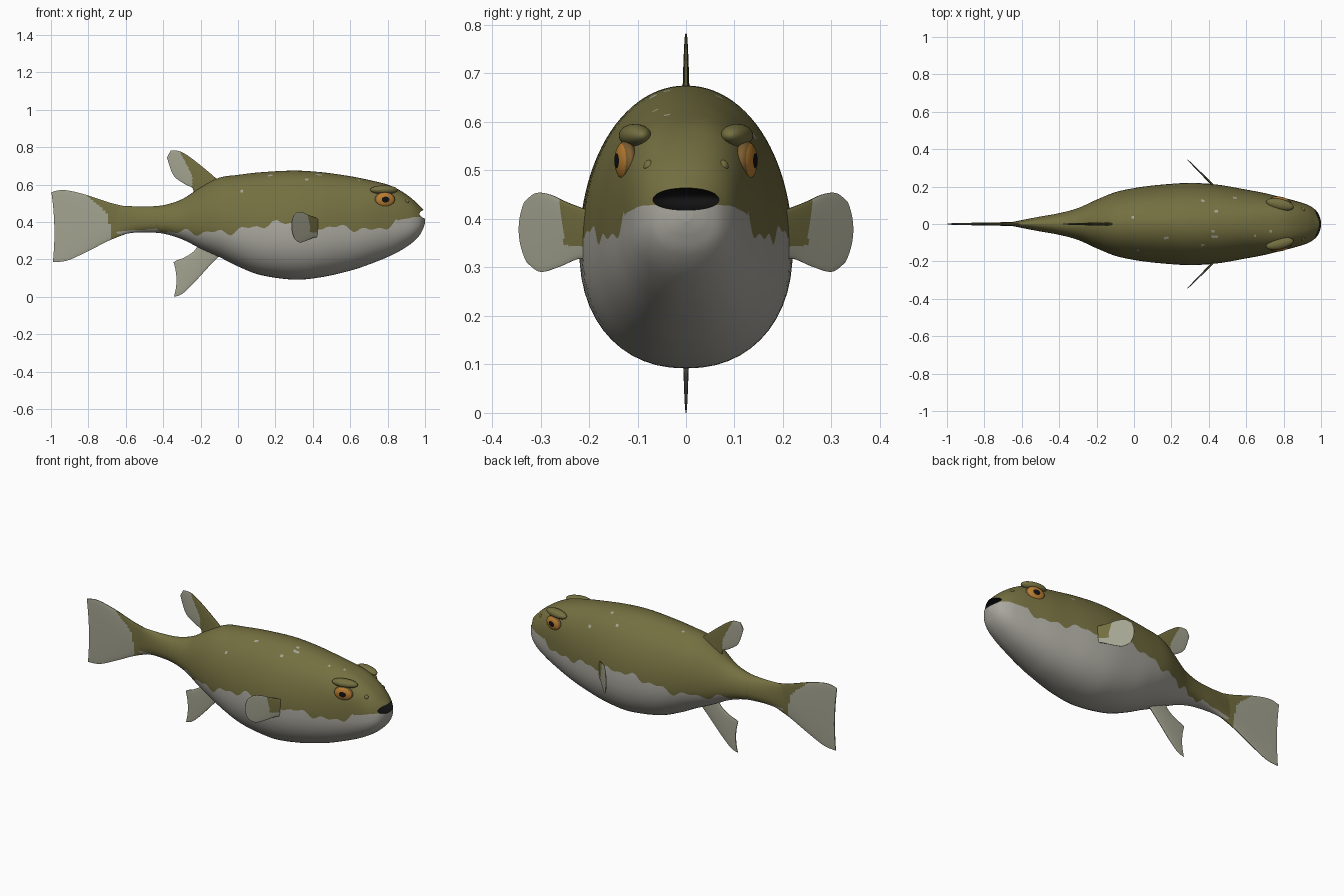
import bpy, bmesh, math, random
from mathutils import Vector, Matrix

if "Cube" in bpy.data.objects:
    bpy.data.objects.remove(bpy.data.objects["Cube"])

random.seed(4)


def material(name, rgb):
    m = bpy.data.materials.new(name)
    m.diffuse_color = (*rgb, 1)
    m.use_nodes = True
    m.node_tree.nodes["Principled BSDF"].inputs["Base Color"].default_value = m.diffuse_color
    return m


OLIVE = material("olive skin", (0.175, 0.160, 0.052))
BELLY = material("pale belly", (0.40, 0.39, 0.345))
FIN = material("fin grey", (0.37, 0.37, 0.285))
ORANGE = material("orange iris", (0.50, 0.21, 0.03))
BROWN = material("dark eye rim", (0.20, 0.11, 0.03))
BLACK = material("black", (0.006, 0.006, 0.006))


def make(name, bm, mats):
    bmesh.ops.recalc_face_normals(bm, faces=bm.faces)
    me = bpy.data.meshes.new(name)
    bm.to_mesh(me)
    bm.free()
    for m in mats:
        me.materials.append(m)
    ob = bpy.data.objects.new(name, me)
    bpy.context.collection.objects.link(ob)
    return ob


def smooth(ob, angle=40):
    bpy.ops.object.select_all(action='DESELECT')
    ob.select_set(True)
    bpy.context.view_layer.objects.active = ob
    bpy.ops.object.shade_smooth_by_angle(angle=math.radians(angle))


def spline(pts, steps):
    """Catmull-Rom samples through rows of numbers."""
    out = []
    n = len(pts)
    for i in range(n - 1):
        p = [pts[max(i - 1, 0)], pts[i], pts[i + 1], pts[min(i + 2, n - 1)]]
        for s in range(steps):
            t = s / steps
            out.append([0.5 * (2 * b + (c - a) * t + (2 * a - 5 * b + 4 * c - d) * t * t
                               + (3 * b - a - 3 * c + d) * t ** 3) for a, b, c, d in zip(*p)])
    out.append(list(pts[-1]))
    return out


# Body: x, top, bottom, half width, squareness, colour border height
ROWS = [
    (-0.67, 0.49, 0.32, 0.007, 2.0, 0.34), (-0.58, 0.485, 0.34, 0.025, 2.0, 0.355),
    (-0.50, 0.483, 0.345, 0.040, 2.0, 0.36), (-0.40, 0.490, 0.338, 0.058, 2.0, 0.355),
    (-0.30, 0.522, 0.308, 0.085, 2.0, 0.345), (-0.20, 0.585, 0.258, 0.130, 2.0, 0.345),
    (-0.10, 0.637, 0.213, 0.170, 2.0, 0.345), (0.0, 0.652, 0.163, 0.192, 2.0, 0.355),
    (0.12, 0.666, 0.117, 0.208, 2.0, 0.38), (0.30, 0.675, 0.092, 0.220, 2.05, 0.40),
    (0.45, 0.666, 0.106, 0.210, 2.1, 0.375), (0.60, 0.645, 0.140, 0.184, 2.2, 0.37),
    (0.70, 0.625, 0.173, 0.165, 2.4, 0.355), (0.80, 0.600, 0.213, 0.140, 2.7, 0.38),
    (0.87, 0.567, 0.248, 0.122, 2.7, 0.41), (0.93, 0.525, 0.288, 0.102, 2.5, 0.425),
    (0.97, 0.487, 0.328, 0.076, 2.3, 0.43), (0.99, 0.467, 0.365, 0.046, 2.1, 0.43),
    (1.0, 0.45, 0.395, 0.014, 2.0, 0.425)]
LOW, UP = 14, 22
HALF = LOW + UP


def power(v, e):
    return math.copysign(abs(v) ** e, v)


bm = bmesh.new()
rings = []
for x, top, bot, w, n, zb in spline(ROWS, 8):
    c = bot + 0.42 * (top - bot)
    wave = 0.012 * math.sin(38 * x) + 0.009 * math.sin(67 * x + 1)
    if x > 0.85 or x < -0.45:
        wave *= 0.2
    zb += wave
    h, e = (top - c, n) if zb > c else (c - bot, 2.2)
    border = math.asin(power(max(-0.96, min(0.96, (zb - c) / h)), e / 2))
    half = []
    for k in range(HALF + 1):
        if k <= LOW:
            a = -math.pi / 2 + (border + math.pi / 2) * k / LOW
        else:
            a = border + (math.pi / 2 - border) * (k - LOW) / UP
        h, e = (top - c, n) if a > 0 else (c - bot, 2.2)
        half.append((w * max(0, math.cos(a)) ** (2 / e), c + h * power(math.sin(a), 2 / e)))
    half[0], half[-1] = (0, bot), (0, top)
    loop = half + [(-y, z) for y, z in half[-2:0:-1]]
    rings.append([bm.verts.new((x, y, z)) for y, z in loop])
N = 2 * HALF
for r, s in zip(rings, rings[1:]):
    for i in range(N):
        j = (i + 1) % N
        f = bm.faces.new((r[i], r[j], s[j], s[i]))
        k = i if i < HALF else N - 1 - i
        f.material_index = 1 if k < LOW else 0
        # scattered pale flecks on the back
        if k > LOW + 9 and -0.1 < f.calc_center_median().x < 0.9 and random.random() < 0.006:
            f.material_index = 2
bm.faces.new(rings[0])
bm.faces.new(rings[-1]).material_index = 1
BODY_MATS = [OLIVE, BELLY, FIN, BLACK]
body = make("body", bm, BODY_MATS)


def ellipsoid(name, centre, radii, mats, yaw=0, rule=None):
    bm = bmesh.new()
    bmesh.ops.create_uvsphere(bm, u_segments=32, v_segments=24, radius=1)
    bmesh.ops.rotate(bm, verts=bm.verts, matrix=Matrix.Rotation(math.pi / 2, 3, 'X'))
    for f in bm.faces:
        f.material_index = rule(f.calc_center_median()) if rule else 0
    m = Matrix.Translation(centre) @ Matrix.Rotation(yaw, 4, 'Z') @ Matrix.Diagonal((*radii, 1))
    bm.transform(m)
    return make(name, bm, mats)


# Mouth opening carved with a dark lining
cutter = ellipsoid("mouth_cutter", (1.0, 0, 0.441), (0.06, 0.078, 0.023), BODY_MATS, rule=lambda p: 3)
cutter.hide_render = True
mod = body.modifiers.new("mouth", 'BOOLEAN')
mod.operation, mod.solver, mod.object = 'DIFFERENCE', 'EXACT', cutter
bpy.context.view_layer.objects.active = body
bpy.ops.object.modifier_apply(modifier="mouth")
bpy.data.objects.remove(cutter)
smooth(body)


def eye_rule(p):
    r = math.hypot(p.x, p.z)
    return 0 if r < 0.40 else 1 if r < 0.88 else 2


# Eyes, brows and nostrils on both sides
for side, s in (("left", 1), ("right", -1)):
    smooth(ellipsoid(side + "_eye", (0.785, s * 0.124, 0.52), (0.055, 0.021, 0.041),
                     [BLACK, ORANGE, BROWN], -s * 0.22, eye_rule))
    smooth(ellipsoid(side + "_brow", (0.78, s * 0.105, 0.572), (0.075, 0.03, 0.024), [OLIVE], -s * 0.22))
    smooth(ellipsoid(side + "_nostril", (0.90, s * 0.075, 0.508), (0.015, 0.013, 0.014), [OLIVE]))


def fin(name, edge_a, edge_b, bulge, thick, place, rule):
    """Thin lens-shaped fin spanned between two edge curves, root to tip."""
    a, b = spline(edge_a, 9), spline(edge_b, 9)
    rows, cols = len(a), 30
    bm = bmesh.new()
    grids = []
    for sign in (1, -1):
        grid = []
        for i in range(rows):
            u, line = i / (rows - 1), []
            for j in range(cols + 1):
                v = j / cols
                arch = 4 * v * (1 - v)
                p = a[i][0] * (1 - v) + b[i][0] * v + bulge * arch * u ** 3
                q = a[i][1] * (1 - v) + b[i][1] * v
                h = sign * thick * (0.25 + 0.75 * math.sqrt(arch)) * (1 - 0.7 * u)
                vert = bm.verts.new(place(p, q, h))
                line.append((vert, p, q))
            grid.append(line)
        grids.append(grid)
        for i in range(rows - 1):
            for j in range(cols):
                c = [grid[i][j], grid[i + 1][j], grid[i + 1][j + 1], grid[i][j + 1]]
                f = bm.faces.new([k[0] for k in c])
                f.material_index = int(rule(sum(k[1] for k in c) / 4, sum(k[2] for k in c) / 4))
    # rim joining the two sides
    rim = [(i, 0) for i in range(rows)] + [(rows - 1, j) for j in range(1, cols + 1)]
    rim += [(i, cols) for i in range(rows - 2, -1, -1)] + [(0, j) for j in range(cols - 1, 0, -1)]
    for (i, j), (k, l) in zip(rim, rim[1:] + rim[:1]):
        g, o = grids
        f = bm.faces.new((g[i][j][0], g[k][l][0], o[k][l][0], o[i][j][0]))
        f.material_index = int(rule(g[i][j][1], g[i][j][2]))
    smooth(make(name, bm, [OLIVE, FIN]), 50)


def upright(p, q, h):
    return Vector((p, h, q))


fin("tail_fin",
    [(-0.56, 0.475), (-0.68, 0.502), (-0.82, 0.548), (-0.93, 0.571), (-0.998, 0.56)],
    [(-0.56, 0.350), (-0.68, 0.305), (-0.80, 0.245), (-0.91, 0.195), (-0.99, 0.185)],
    0.012, 0.012, upright,
    lambda x, z: x < -0.68 - 4.5 * max(0, z - 0.37) ** 2 + 0.006 * math.sin(60 * z))
fin("dorsal_fin",
    [(-0.07, 0.59), (-0.15, 0.662), (-0.25, 0.742), (-0.31, 0.778), (-0.36, 0.782)],
    [(-0.25, 0.50), (-0.24, 0.575), (-0.285, 0.603), (-0.345, 0.65), (-0.38, 0.745)],
    0.0, 0.010, upright,
    lambda x, z: x < -0.245 and z > 0.585 and z < 0.66 + 1.9 * (-0.25 - x))
fin("anal_fin",
    [(-0.07, 0.25), (-0.15, 0.168), (-0.24, 0.07), (-0.30, 0.015), (-0.343, 0.0)],
    [(-0.20, 0.30), (-0.235, 0.245), (-0.29, 0.209), (-0.325, 0.196), (-0.345, 0.185)],
    0.015, 0.010, upright, lambda x, z: True)

# Side fins sweep back and outward
for side, s in (("left", 1), ("right", -1)):
    fin(side + "_pectoral_fin",
        [(0.18, 0.41), (0.24, 0.432), (0.28, 0.450), (0.31, 0.453), (0.333, 0.435)],
        [(0.18, 0.315), (0.22, 0.318), (0.26, 0.302), (0.30, 0.291), (0.328, 0.31)],
        0.013, 0.007,
        lambda p, q, h: Vector((0.42 - (p - 0.21) + 0.7 * h, s * (p + 0.7 * h), q)),
        lambda y, z: y > 0.25 + 0.12 * (z - 0.37) or z < 0.345)
